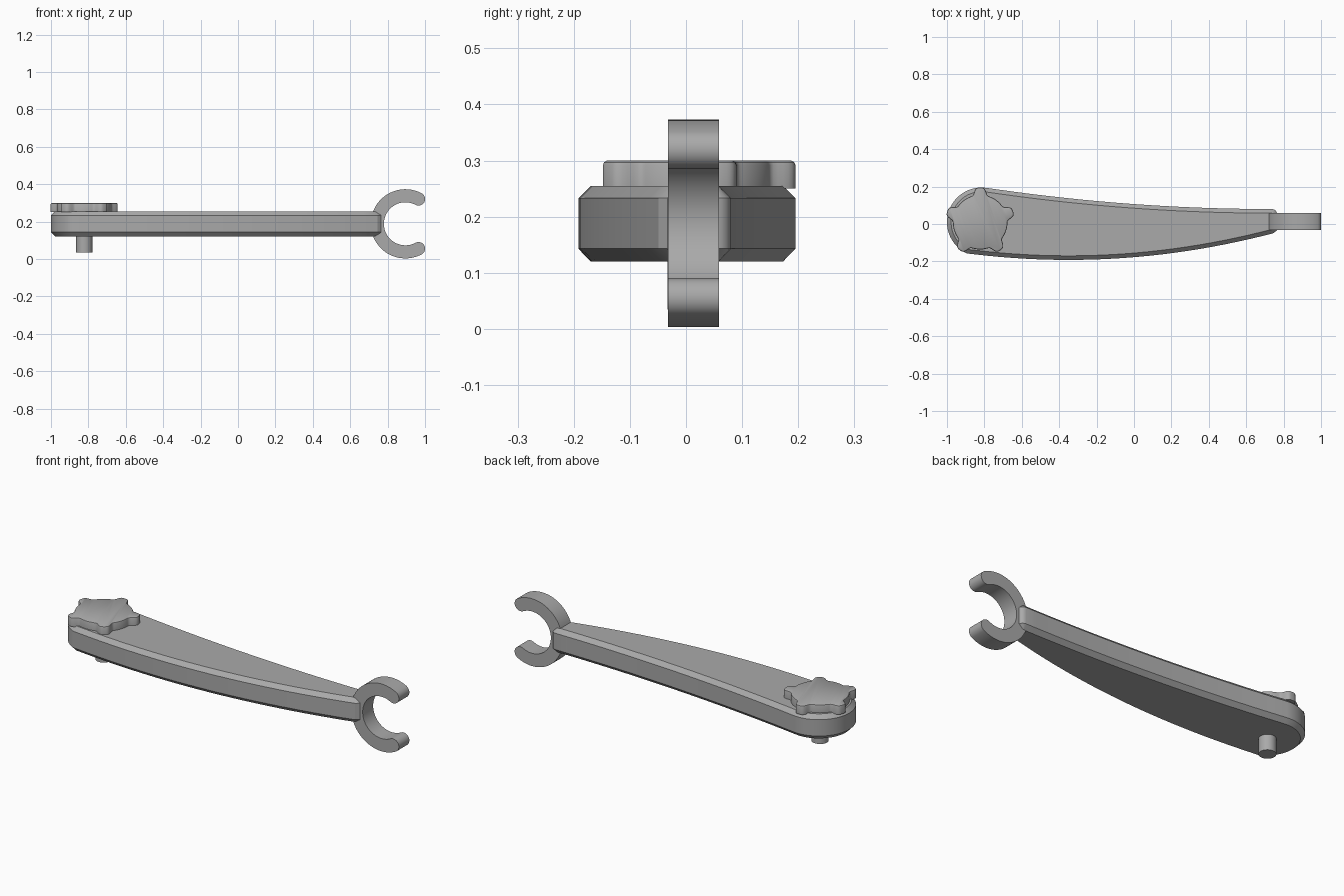
import bpy, bmesh
from math import sin, cos, pi, radians, exp
from mathutils import Vector

cube = bpy.data.objects.get("Cube")
if cube:
    bpy.data.objects.remove(cube)

grey = bpy.data.materials.new("plain_grey")
grey.use_nodes = True
grey.diffuse_color = (0.4, 0.4, 0.4, 1)
grey.node_tree.nodes["Principled BSDF"].inputs["Base Color"].default_value = (0.4, 0.4, 0.4, 1)


def inset(outline, d):
    """Move a counter-clockwise outline inward by d."""
    result = []
    for i, p in enumerate(outline):
        a = (p - outline[i - 1]).normalized()
        b = (outline[(i + 1) % len(outline)] - p).normalized()
        na, nb = Vector((-a.y, a.x)), Vector((-b.y, b.x))
        result.append(p + (na + nb) * d / (1 + na.dot(nb)))
    return result


def stack(name, outline, layers, place, angle=25):
    """Loft an outline through (height, inset) layers and cap both ends."""
    bm = bmesh.new()
    rings = [[bm.verts.new(place(p.x, p.y, h)) for p in inset(outline, d)] for h, d in layers]
    n = len(outline)
    for low, high in zip(rings, rings[1:]):
        for i in range(n):
            j = (i + 1) % n
            bm.faces.new((low[i], low[j], high[j], high[i]))
    bm.faces.new(rings[0][::-1])
    bm.faces.new(rings[-1])
    bmesh.ops.recalc_face_normals(bm, faces=bm.faces)
    mesh = bpy.data.meshes.new(name)
    bm.to_mesh(mesh)
    bm.free()
    mesh.materials.append(grey)
    obj = bpy.data.objects.new(name, mesh)
    bpy.context.collection.objects.link(obj)
    bpy.ops.object.select_all(action="DESELECT")
    obj.select_set(True)
    bpy.context.view_layer.objects.active = obj
    bpy.ops.object.shade_smooth_by_angle(angle=radians(angle))
    return obj


def arc(cx, cy, r, start, end, steps):
    angles = [radians(start + (end - start) * i / steps) for i in range(steps + 1)]
    return [Vector((cx + r * cos(a), cy + r * sin(a))) for a in angles]


def upright(x, y, h):
    return (x, y, h)


def sideways(x, z, h):
    return (x, h, z)


# Tapered arm: round head, bowed front edge, small rounded tip, hollow back edge
arm = arc(-0.815, 0.01, 0.185, 82, 245, 28)
for i in range(25):
    x = -0.85 + 1.595 * i / 24
    arm.append(Vector((x, -0.192 + 0.119 * (x + 0.35) ** 2)))
arm += [Vector((0.765, -0.033))]
arm += arc(0.738, 0.053, 0.027, 0, 90, 4)
for i in range(1, 24):
    x = 0.738 - 1.515 * i / 24
    arm.append(Vector((x, 0.08 + 0.115 * ((0.74 - x) / 1.54) ** 2)))
stack("arm", arm, [(0.12, 0.022), (0.143, 0), (0.233, 0), (0.255, 0.022)], upright)

# Knob with five rounded grips
knob = []
for i in range(200):
    a = 2 * pi * i / 200
    off = (a - pi / 2 + pi / 5) % (2 * pi / 5) - pi / 5
    r = 0.146 + 0.039 * exp(-(abs(off) / 0.21) ** 4)
    knob.append(Vector((-0.8225 + r * cos(a), 0.01 + r * sin(a))))
stack("knob", knob, [(0.25, 0), (0.292, 0), (0.297, 0.002), (0.3, 0.007)], upright, 35)

# Pin below the head
stack("pin", arc(-0.822, 0.01, 0.043, 0, 350, 35), [(0.035, 0), (0.125, 0)], upright)

# Open ring clip with rounded ends
mid, half, gap = 0.15, 0.035, 62
cx, cz = 0.895, 0.188
tips = [(cx + mid * cos(radians(s * gap)), cz + mid * sin(radians(s * gap))) for s in (1, -1)]
clip = arc(cx, cz, mid + half, gap, 360 - gap, 48)
clip += arc(*tips[1], half, -gap, 180 - gap, 12)[1:-1]
clip += arc(cx, cz, mid - half, 360 - gap, gap, 48)
clip += arc(*tips[0], half, gap - 180, gap, 12)[1:-1]
stack("clip", clip, [(-0.032, 0), (0.059, 0)], sideways, 40)
